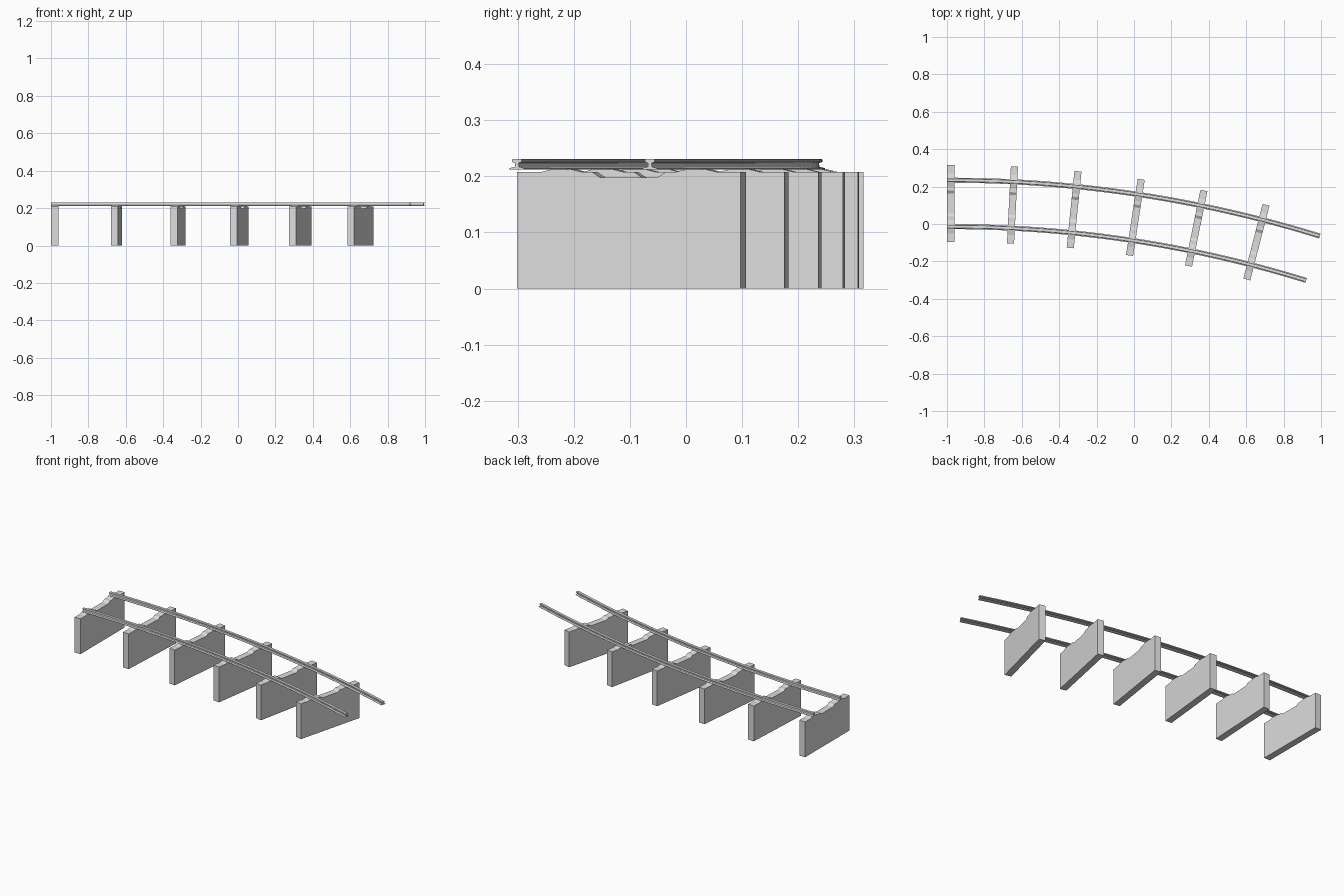
import bpy, bmesh, math
from mathutils import Vector, Matrix

cube = bpy.data.objects.get("Cube")
if cube:
    bpy.data.objects.remove(cube, do_unlink=True)

grey = bpy.data.materials.new("light_grey")
grey.use_nodes = True
grey.diffuse_color = (0.72, 0.72, 0.72, 1)
grey.node_tree.nodes["Principled BSDF"].inputs["Base Color"].default_value = (0.72, 0.72, 0.72, 1)

# The track follows a circular arc bending towards the front
RADIUS = 6.55
START = Vector((-0.98, 0.11, 0))
STEP = math.radians(2.89)
END = math.radians(17.2)


def frame(angle):
    """Matrix at an arc angle: local y points outwards, local x along the track."""
    centre = START - Vector((0, RADIUS, 0))
    return Matrix.Translation(centre) @ Matrix.Rotation(-angle, 4, "Z") @ Matrix.Translation((0, RADIUS, 0))


def mirrored(half):
    """Close a half outline of (y, z) points by mirroring it across y = 0."""
    return half + [(-y, z) for y, z in reversed(half)]


def sweep(name, outline, frames):
    """Skin an outline through a list of matrices and cap both ends."""
    bm = bmesh.new()
    rings = [[bm.verts.new(m @ Vector((0, y, z))) for y, z in outline] for m in frames]
    count = len(outline)
    for a, b in zip(rings, rings[1:]):
        for i in range(count):
            j = (i + 1) % count
            bm.faces.new((a[i], a[j], b[j], b[i]))
    bm.faces.new(rings[0])
    bm.faces.new(reversed(rings[-1]))
    bmesh.ops.recalc_face_normals(bm, faces=bm.faces)
    mesh = bpy.data.meshes.new(name)
    bm.to_mesh(mesh)
    bm.free()
    mesh.materials.append(grey)
    obj = bpy.data.objects.new(name, mesh)
    bpy.context.collection.objects.link(obj)
    return obj


# Sleepers: tall slabs with raised rail seats and a shallow dip in the middle
sleeper_outline = mirrored([
    (0.206, 0), (0.206, 0.208), (0.16, 0.208), (0.14, 0.213), (0.108, 0.213),
    (0.088, 0.208), (0.068, 0.208), (0.053, 0.198)])
for n in range(6):
    at = frame(n * STEP)
    ends = [at @ Matrix.Translation((x, 0, 0)) for x in (-0.019, 0.019)]
    sweep(f"sleeper_{n + 1}", sleeper_outline, ends)

# Rails: wide foot, thin web and chamfered head, swept along the arc
rail_half = [
    (0.0135, 0.2125), (0.0135, 0.2145), (0.004, 0.217), (0.003, 0.2235),
    (0.009, 0.2255), (0.009, 0.2295), (0.0075, 0.231)]
SEGMENTS = 24
for name, offset in (("back_rail", 0.124), ("front_rail", -0.124)):
    begin = -0.02 / (RADIUS + offset)
    outline = [(y + offset, z) for y, z in mirrored(rail_half)]
    stations = [frame(begin + (END - begin) * i / SEGMENTS) for i in range(SEGMENTS + 1)]
    sweep(name, outline, stations)
